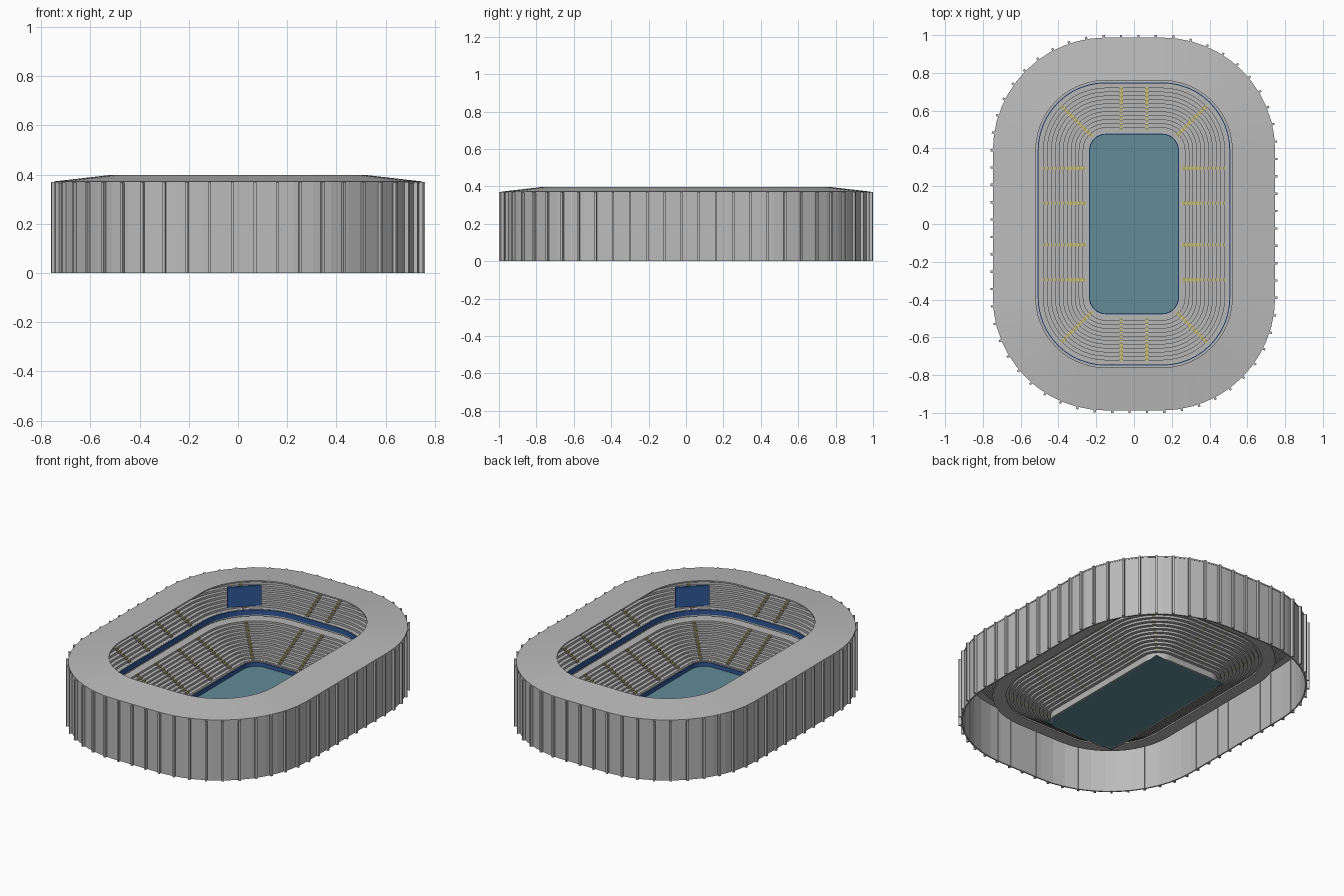
import bpy, bmesh, math
from mathutils import Vector

if "Cube" in bpy.data.objects:
    bpy.data.objects.remove(bpy.data.objects["Cube"])

CORE_X, CORE_Y = 0.15, 0.39      # centres of the rounded corners
SEGS = 12                        # facets per corner


def material(name, r, g, b):
    m = bpy.data.materials.new(name)
    m.diffuse_color = (r, g, b, 1)
    m.use_nodes = True
    m.node_tree.nodes["Principled BSDF"].inputs["Base Color"].default_value = m.diffuse_color
    return m


WALL = material("light grey wall", 0.50, 0.50, 0.50)
ROOF = material("roof grey", 0.50, 0.50, 0.50)
SEATS = material("stand grey", 0.47, 0.47, 0.47)
STEP = material("step grey", 0.28, 0.28, 0.27)
BLUE = material("blue", 0.03, 0.10, 0.32)
FIELD = material("teal", 0.125, 0.26, 0.31)
YELLOW = material("yellow", 0.72, 0.58, 0.06)


def finish(name, bm, *mats):
    me = bpy.data.meshes.new(name)
    bm.to_mesh(me)
    bm.free()
    ob = bpy.data.objects.new(name, me)
    for m in mats:
        me.materials.append(m)
    bpy.context.collection.objects.link(ob)
    return ob


def outline():
    """Corner centre and outward direction for each point of the plan."""
    pts = []
    for q, (sx, sy) in enumerate([(1, 1), (-1, 1), (-1, -1), (1, -1)]):
        for i in range(SEGS + 1):
            a = math.pi / 2 * (q + i / SEGS)
            pts.append((Vector((sx * CORE_X, sy * CORE_Y, 0)),
                        Vector((math.cos(a), math.sin(a), 0))))
    return pts


def ring(name, profile, mat, closed=True):
    """Sweep an (offset, height) profile around the rounded plan."""
    bm = bmesh.new()
    rows = [[bm.verts.new(c + d * r + Vector((0, 0, z))) for r, z in profile]
            for c, d in outline()]
    n, k = len(rows), len(profile)
    for i in range(n):
        a, b = rows[i], rows[(i + 1) % n]
        for j in range(k if closed else k - 1):
            m = (j + 1) % k
            bm.faces.new((a[j], a[m], b[m], b[j]))
    return finish(name, bm, mat)


def band(name, r0, r1, z0, z1, mat):
    return ring(name, [(r0, z0), (r0, z1), (r1, z1), (r1, z0)], mat)


def add_box(bm, origin, d, r0, r1, half, z0, z1, index=0):
    """Box running outward from origin along d, centred sideways."""
    t = Vector((-d.y, d.x, 0))
    v = [bm.verts.new(origin + d * r + t * s + Vector((0, 0, z)))
         for z in (z0, z1) for r, s in ((r0, -half), (r1, -half), (r1, half), (r0, half))]
    for f in ((3, 2, 1, 0), (4, 5, 6, 7), (0, 1, 5, 4), (1, 2, 6, 5), (2, 3, 7, 6), (3, 0, 4, 7)):
        bm.faces.new([v[i] for i in f]).material_index = index


# Playing field
bm = bmesh.new()
add_box(bm, Vector(), Vector((1, 0, 0)), -0.24, 0.24, 0.48, 0, 0.006)
finish("field", bm, FIELD)

# Barrier around the field with its blue stripe
band("field_barrier", 0.088, 0.098, 0, 0.036, SEATS)
band("field_blue_stripe", 0.083, 0.088, 0.006, 0.030, BLUE)


# Stepped seating tiers
def stairs(r0, r1, z0, z1, rows):
    tread, rise = (r1 - r0) / rows, (z1 - z0) / rows
    prof = [(r0, z0)]
    for i in range(rows):
        prof += [(r0 + i * tread, z0 + (i + 1) * rise), (r0 + (i + 1) * tread, z0 + (i + 1) * rise)]
    return prof


LOWER = (0.098, 0.35, 0.026, 0.17, 12)
UPPER = (0.365, 0.555, 0.215, 0.335, 9)
ring("lower_seating", stairs(*LOWER), SEATS, closed=False)
ring("upper_seating", stairs(*UPPER) + [(0.585, 0.335)], SEATS, closed=False)

# Walkway between the tiers and the upper tier's front edge
band("walkway", 0.345, 0.42, 0.162, 0.17, SEATS)
band("upper_tier_front", 0.36, 0.37, 0.185, 0.228, SEATS)
band("upper_blue_stripe", 0.355, 0.36, 0.196, 0.226, BLUE)

# Aisle steps with yellow edges
places = []
for s in (1, -1):
    for u in (1, -1):
        places.append((Vector((u * 0.068, s * CORE_Y, 0)), Vector((0, s, 0))))
        places.append((Vector((s * CORE_X, u * CORE_Y, 0)), Vector((s, u, 0)).normalized()))
        for y in (0.11, 0.295):
            places.append((Vector((s * CORE_X, u * y, 0)), Vector((s, 0, 0))))
for name, (r0, r1, z0, z1, rows) in (("lower_aisles", LOWER), ("upper_aisles", UPPER)):
    bm = bmesh.new()
    tread, rise = (r1 - r0) / rows, (z1 - z0) / rows
    for o, d in places:
        for i in range(rows - 1):
            a, z = r0 + (i + 0.5) * tread, z0 + (i + 1) * rise
            add_box(bm, o, d, a, a + tread / 2, 0.010, z, z + rise / 2)
            for e, h in ((a, z + rise / 2), (a + tread / 2, z + rise)):
                add_box(bm, o, d, e - 0.001, e + 0.003, 0.010, h - 0.001, h + 0.001, 1)
    finish(name, bm, STEP, YELLOW)

# Outer wall and sloping roof
band("outer_wall", 0.587, 0.595, 0, 0.368, WALL)
ring("roof", [(0.37, 0.390), (0.37, 0.398), (0.597, 0.372), (0.597, 0.364)], ROOF)

# Vertical fins spaced evenly along the wall
FINS, R = 64, 0.592
arc = R * math.pi / 2
parts = []
for q in range(4):
    c = Vector((CORE_X * (1, -1, -1, 1)[q], CORE_Y * (1, 1, -1, -1)[q], 0))
    a = math.pi / 2 * (q + 1)
    parts += [(arc, c, q), (2 * (CORE_X if q % 2 == 0 else CORE_Y), c, a)]
total = sum(p[0] for p in parts)
bm = bmesh.new()
for k in range(FINS):
    s, i = (k + 0.5) * total / FINS, 0
    while s > parts[i][0]:
        s -= parts[i][0]
        i += 1
    length, c, v = parts[i]
    a = v * math.pi / 2 + s / R if i % 2 == 0 else v
    d = Vector((math.cos(a), math.sin(a), 0))
    o = c if i % 2 == 0 else c + Vector((-d.y, d.x, 0)) * s
    add_box(bm, o, d, 0.585, 0.61, 0.006, 0, 0.37)
finish("wall_fins", bm, WALL)

# Scoreboards hung across two opposite corners
for label, s in (("back_scoreboard", 1), ("front_scoreboard", -1)):
    bm = bmesh.new()
    add_box(bm, Vector((-s * CORE_X, s * CORE_Y, 0)), Vector((-s, s, 0)).normalized(),
            0.372, 0.387, 0.097, 0.24, 0.362)
    finish(label, bm, BLUE)
